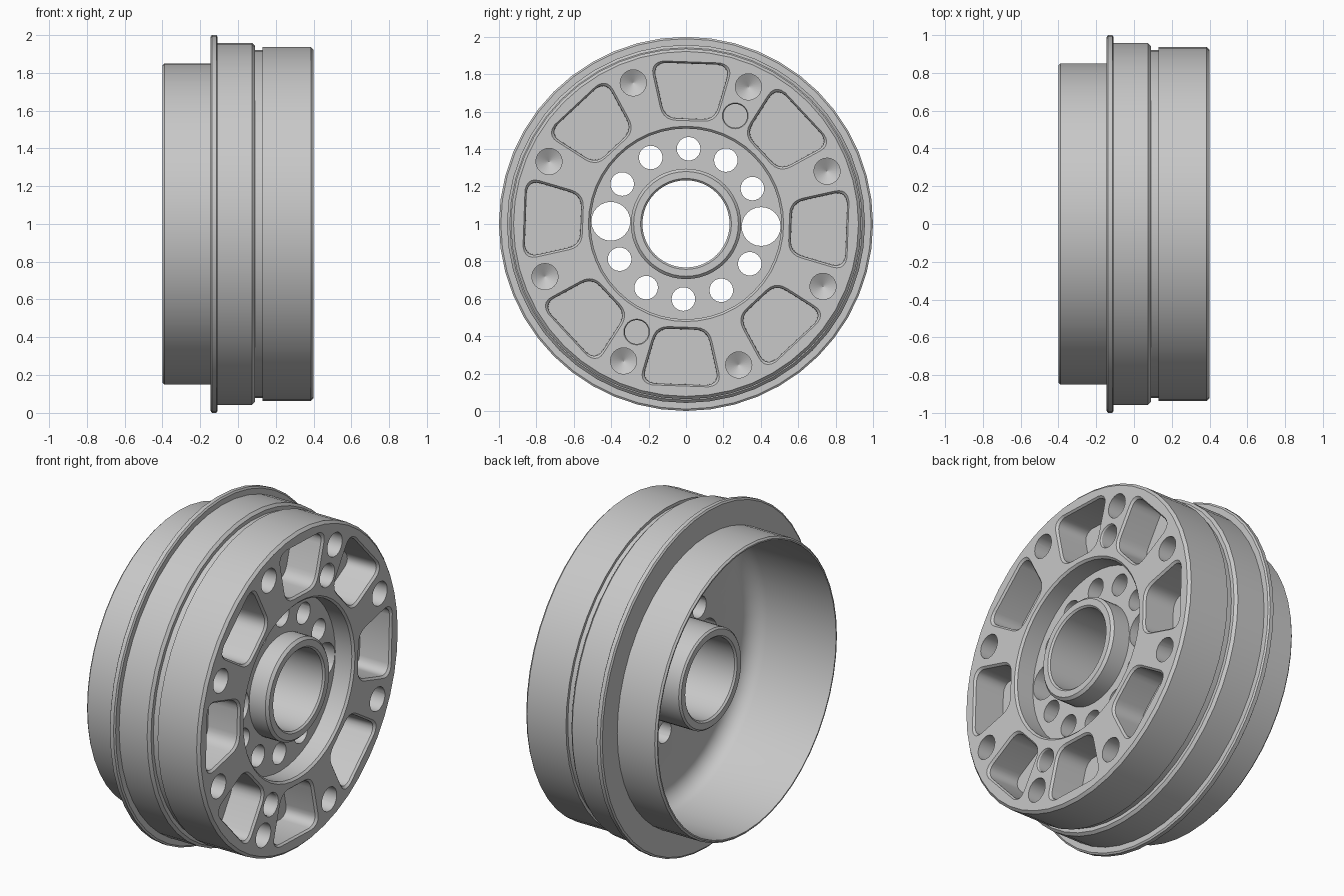
import bpy, bmesh
from math import sin, cos, pi, radians
from mathutils import Vector

cube = bpy.data.objects.get("Cube")
if cube:
    bpy.data.objects.remove(cube, do_unlink=True)

TILT = radians(-2)      # pattern rotation about the axle
FACE = 0.40             # outer face of the wheel
FLOOR = 0.15            # bottom of the rear cavity

metal = bpy.data.materials.new("grey metal")
metal.use_nodes = True
grey = (0.58, 0.58, 0.58, 1)
metal.diffuse_color = grey
metal.node_tree.nodes["Principled BSDF"].inputs["Base Color"].default_value = grey


def polar(r, a):
    return Vector((r * cos(a), r * sin(a)))


def to_object(bm, name):
    bmesh.ops.recalc_face_normals(bm, faces=bm.faces)
    mesh = bpy.data.meshes.new(name)
    bm.to_mesh(mesh)
    bm.free()
    mesh.materials.append(metal)
    obj = bpy.data.objects.new(name, mesh)
    bpy.context.collection.objects.link(obj)
    return obj


def lathe(name, profile, segments):
    """Spin a closed (x, radius) profile around the axle."""
    bm = bmesh.new()
    rings = []
    for i in range(segments):
        a = 2 * pi * i / segments
        rings.append([bm.verts.new((x, r * cos(a), 1 + r * sin(a))) for x, r in profile])
    n = len(profile)
    for i, ring in enumerate(rings):
        nxt = rings[(i + 1) % segments]
        for j in range(n):
            k = (j + 1) % n
            bm.faces.new((ring[j], ring[k], nxt[k], nxt[j]))
    return to_object(bm, name)


def add_cutter(bm, outline, centre, levels):
    """Loft an outline along x; levels are (x, scale about centre)."""
    rings = [[bm.verts.new((x, *(centre + (p - centre) * s + Vector((0, 1)))))
              for p in outline] for x, s in levels]
    n = len(outline)
    for a, b in zip(rings, rings[1:]):
        for j in range(n):
            k = (j + 1) % n
            bm.faces.new((a[j], a[k], b[k], b[j]))
    bm.faces.new(rings[0])
    bm.faces.new(rings[-1])


def add_hole(bm, centre, radius, levels):
    outline = [centre + polar(radius, 2 * pi * i / 24) for i in range(24)]
    add_cutter(bm, outline, centre, levels)


def rounded(corners, radius, steps=5):
    """Round each corner of a polygon with a short curve."""
    points = []
    for i, p in enumerate(corners):
        to_prev = (corners[i - 1] - p).normalized() * radius
        to_next = (corners[(i + 1) % len(corners)] - p).normalized() * radius
        for s in range(steps + 1):
            t = s / steps
            points.append(p + to_prev * (1 - t) ** 2 + to_next * t ** 2)
    return points


# Wheel body: outer barrel, flange, groove, face recess, hub and rear cavity
outside = [(-0.40, 0.84), (-0.39, 0.85), (-0.145, 0.85), (-0.145, 0.99), (-0.138, 1.0),
           (-0.115, 1.0), (-0.108, 0.99), (-0.108, 0.957), (0.075, 0.957), (0.09, 0.942),
           (0.09, 0.92), (0.13, 0.92), (0.13, 0.937), (0.385, 0.937), (FACE, 0.922)]
recess = [(FACE, 0.522), (0.388, 0.51), (0.28, 0.51)]
hub = [(0.28, 0.295), (0.385, 0.295), (FACE, 0.28), (FACE, 0.243), (0.39, 0.233),
       (-0.155, 0.233), (-0.165, 0.243), (-0.165, 0.28), (-0.155, 0.29), (FLOOR, 0.29)]
bend = 0.1
cavity = [(FLOOR - bend + bend * sin(t), 0.83 - bend + bend * cos(t))
          for t in (pi / 2 * (1 - i / 8) for i in range(9))]
wheel = lathe("wheel", outside + recess + hub + cavity + [(-0.40, 0.832)], 48)

# Cutters
bm = bmesh.new()
top = FACE + 0.03
for i in range(8):
    a = TILT + i * pi / 4
    # lightening pocket with a bevelled mouth
    half = radians(14.5)
    inner = 0.57 * cos(half)
    corners = [polar(0.57, a - half), polar(0.882, a - half),
               polar(0.882, a + half), polar(0.57, a + half)]
    shape = rounded(corners, 0.07)
    # bulge the outer edge to follow the rim
    axis = polar(1, a)
    shape = [p + axis * 0.024 * max(0, (p.dot(axis) - inner) / 0.3) *
             (1 - (p.dot(polar(1, a + pi / 2)) / 0.22) ** 2) for p in shape]
    add_cutter(bm, shape, polar(0.725, a),
               [(0.2, 0.93), (FACE - 0.012, 0.94), (FACE, 1.0), (top, 1.0)])
    # blind bolt hole with a drill-point bottom
    add_hole(bm, polar(0.805, a + pi / 8), 0.07, [(0.185, 0.02), (0.225, 1), (top, 1)])

# two flat-bottomed pin holes
for a in (radians(65.5), radians(245.5)):
    add_hole(bm, polar(0.635, a), 0.064,
             [(0.25, 1), (FACE - 0.008, 1), (FACE, 1.08), (top, 1.08)])

# ring of through holes, two of them larger
for i in range(12):
    radius = 0.104 if i % 6 == 0 else 0.063
    add_hole(bm, polar(0.402, TILT + i * pi / 6), radius, [(FLOOR - 0.05, 1), (0.34, 1)])
cutter = to_object(bm, "hole_cutter")
cutter.hide_render = True

# Cut and shade
bpy.ops.object.select_all(action='DESELECT')
wheel.select_set(True)
bpy.context.view_layer.objects.active = wheel
mod = wheel.modifiers.new("holes", 'BOOLEAN')
mod.operation = 'DIFFERENCE'
mod.solver = 'EXACT'
mod.object = cutter
bpy.ops.object.modifier_apply(modifier=mod.name)
bpy.data.objects.remove(cutter, do_unlink=True)
bpy.ops.object.shade_smooth_by_angle(angle=radians(30))
